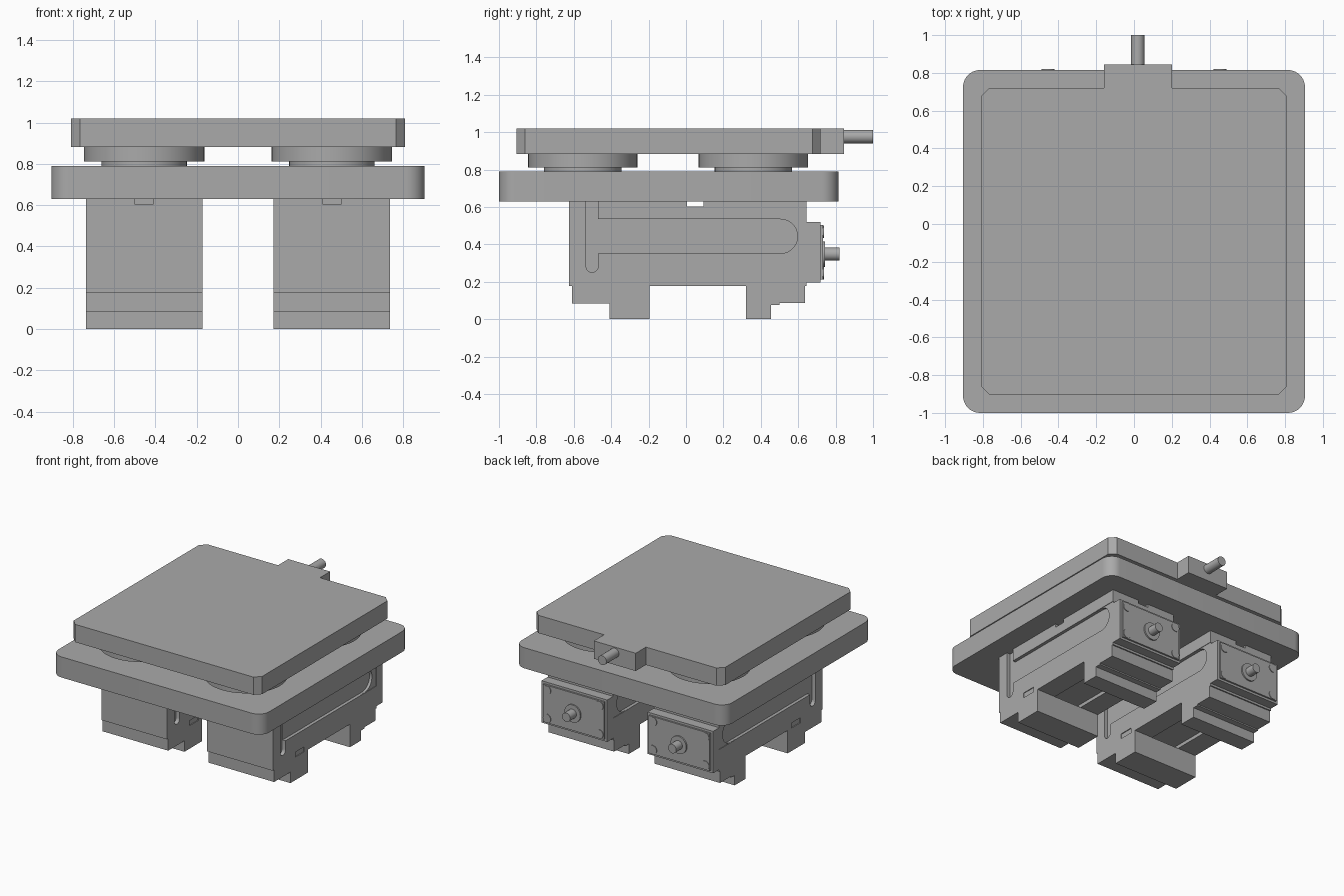
import bpy, bmesh, math
from mathutils import Vector

if "Cube" in bpy.data.objects:
    bpy.data.objects.remove(bpy.data.objects["Cube"])

grey = bpy.data.materials.new("machined grey")
grey.use_nodes = True
grey.diffuse_color = (0.4, 0.4, 0.4, 1)
grey.node_tree.nodes["Principled BSDF"].inputs["Base Color"].default_value = (0.4, 0.4, 0.4, 1)


def prism(name, pts, axis, lo, hi):
    """Extrude a flat outline along an axis; the outline uses the other two axes in order."""
    bm = bmesh.new()

    def place(p, d):
        v = list(p)
        v.insert("xyz".index(axis), d)
        return Vector(v)

    face = bm.faces.new([bm.verts.new(place(p, lo)) for p in pts])
    out = bmesh.ops.extrude_face_region(bm, geom=[face])
    moved = [g for g in out["geom"] if isinstance(g, bmesh.types.BMVert)]
    shift = Vector((0, 0, 0))
    shift["xyz".index(axis)] = hi - lo
    bmesh.ops.translate(bm, verts=moved, vec=shift)
    bmesh.ops.recalc_face_normals(bm, faces=bm.faces)
    mesh = bpy.data.meshes.new(name)
    bm.to_mesh(mesh)
    bm.free()
    mesh.materials.append(grey)
    ob = bpy.data.objects.new(name, mesh)
    bpy.context.collection.objects.link(ob)
    return ob


def rect(a0, a1, b0, b1):
    return [(a0, b0), (a1, b0), (a1, b1), (a0, b1)]


def arc(ca, cb, r, start, end, n):
    angles = [math.radians(start + (end - start) * i / n) for i in range(n + 1)]
    return [(ca + r * math.cos(t), cb + r * math.sin(t)) for t in angles]


def disc(name, ca, cb, r, axis, lo, hi, n=48):
    return prism(name, arc(ca, cb, r, 0, 360, n)[:-1], axis, lo, hi)


def rounded(a0, a1, b0, b1, r, n):
    corners = [(a1 - r, b1 - r), (a0 + r, b1 - r), (a0 + r, b0 + r), (a1 - r, b0 + r)]
    return [p for i, c in enumerate(corners) for p in arc(*c, r, i * 90, i * 90 + 90, n)]


def cut(ob, cutter):
    mod = ob.modifiers.new("cut", "BOOLEAN")
    mod.operation, mod.solver, mod.object = "DIFFERENCE", "EXACT", cutter
    bpy.context.view_layer.objects.active = ob
    bpy.ops.object.modifier_apply(modifier=mod.name)
    bpy.data.objects.remove(cutter)


# Plates and the side connector of the upper one
prism("carrier_plate", rounded(-0.905, 0.905, -1, 0.815, 0.09, 10), "z", 0.63, 0.79)
top_outline = rounded(-0.81, 0.81, -0.905, 0.72, 0.045, 1)
top_outline[2:2] = [(0.2, 0.72), (0.2, 0.845), (-0.16, 0.845), (-0.16, 0.72)]
prism("top_plate", top_outline, "z", 0.882, 1.02)
disc("top_connector_pin", 0.02, 0.976, 0.036, "y", 0.845, 1.0, 24)

# Stepped round supports between the plates
for x in (-0.455, 0.455):
    for y in (-0.552, 0.36):
        disc("support_disc", x, y, 0.292, "z", 0.812, 0.882, 64)
        disc("support_neck", x, y, 0.207, "z", 0.79, 0.812)

HALF = 0.282
for side, cx in (("right", -0.455), ("left", 0.455)):
    x0, x1 = cx - HALF, cx + HALF

    # Clamp body with its slots
    body = prism(side + "_clamp_body", rect(-0.625, 0.645, 0.178, 0.63), "x", x0, x1)
    for s in (-1, 1):
        face = cx + s * HALF

        def side_cut(pts, depth):
            cut(body, prism("cutter", pts, "x", face - s * depth, face + s * 0.05))

        side_cut(arc(-0.502, 0.282, 0.032, 180, 360, 10) + [(-0.47, 0.7), (-0.534, 0.7)], 0.03)
        side_cut(arc(0.505, 0.443, 0.0915, -90, 90, 14) + [(-0.48, 0.5345), (-0.48, 0.3515)], 0.025)
        side_cut(rect(0.45, 0.7, 0.3505, 0.5355), 0.004)
        side_cut(rect(-0.35, -0.24, 0.1, 0.217), 0.006)
    cut(body, prism("cutter", rect(0.005, 0.093, 0.603, 0.7), "x", x0 - 0.1, x1 + 0.1))
    cut(body, prism("cutter", rect(cx - 0.046, cx + 0.046, 0.605, 0.7), "y", -0.7, -0.52))
    cut(body, prism("cutter", rect(cx - 0.046, cx + 0.046, 0.605, 0.7), "y", 0.54, 0.7))
    cut(body, prism("cutter", rect(cx - 0.12, cx + 0.12, 0.1, 0.205), "y", -0.3, 0.4))

    # Stepped jaws underneath
    prism(side + "_front_jaw", [(-0.61, 0.085), (-0.41, 0.085), (-0.41, 0), (-0.195, 0),
                                (-0.195, 0.178), (-0.61, 0.178)], "x", x0, x1)
    prism(side + "_back_jaw", [(0.32, 0), (0.455, 0), (0.455, 0.077), (0.5, 0.077), (0.5, 0.087),
                               (0.635, 0.087), (0.635, 0.178), (0.32, 0.178)], "x", x0, x1)

    # End cap with cover, corner screws and shaft
    prism(side + "_end_cap", rect(x0, x1, 0.195, 0.52), "y", 0.645, 0.72)
    prism(side + "_cap_cover", rect(x0 + 0.02, x1 - 0.02, 0.212, 0.503), "y", 0.72, 0.733)
    for sx in (-1, 1):
        for sz in (-1, 1):
            disc(side + "_cap_screw", cx + sx * 0.225, 0.3575 + sz * 0.11, 0.034, "y", 0.733, 0.738, 24)
    disc(side + "_shaft_collar", cx, 0.348, 0.068, "y", 0.733, 0.744, 32)
    disc(side + "_shaft", cx, 0.348, 0.035, "y", 0.744, 0.82, 24)

# Smooth the round walls, keep the edges sharp
bpy.ops.object.select_all(action="DESELECT")
for ob in bpy.context.scene.objects:
    if ob.type == "MESH":
        ob.select_set(True)
        bpy.context.view_layer.objects.active = ob
bpy.ops.object.shade_smooth_by_angle(angle=math.radians(30))
